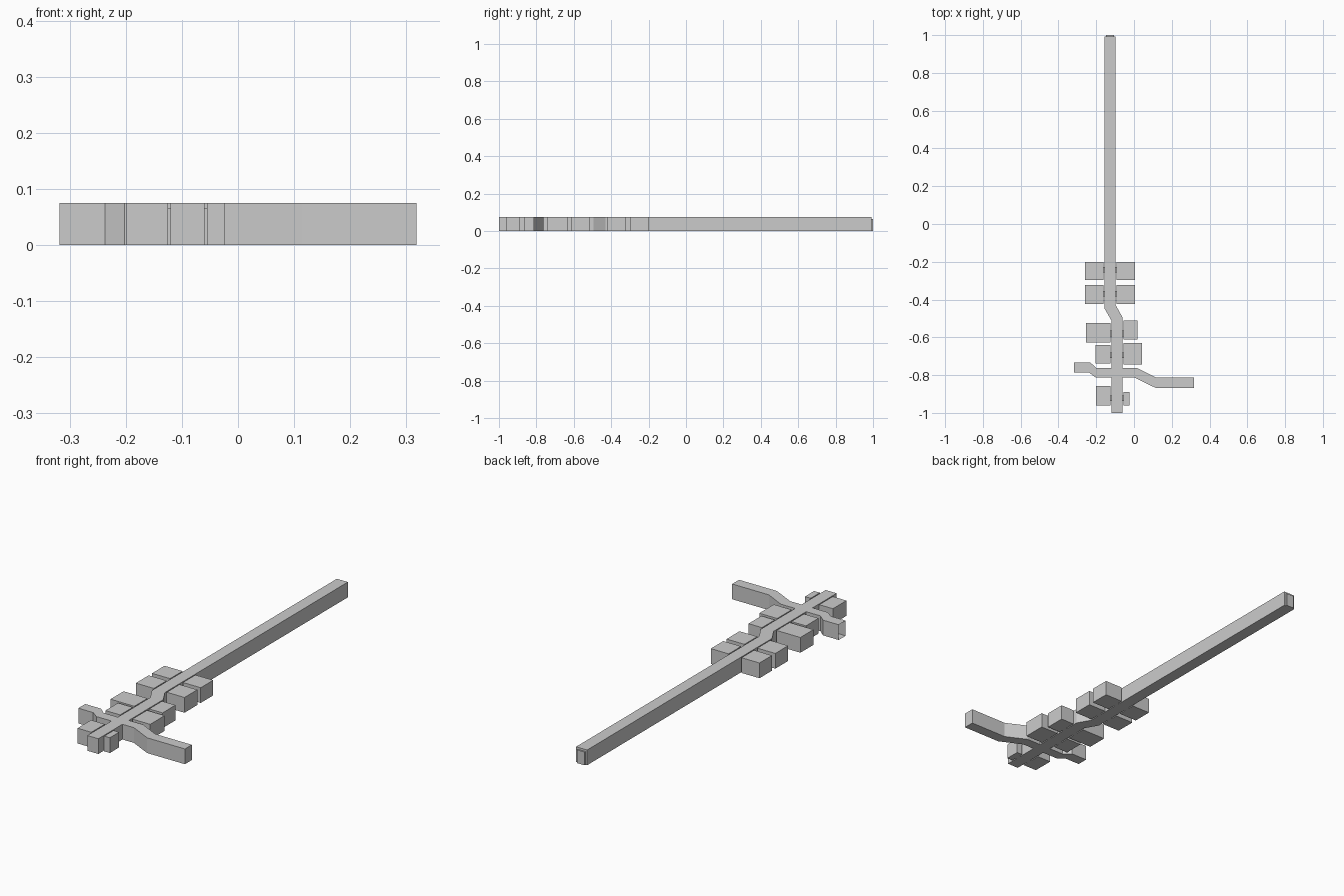
import bpy, bmesh

H = 0.075        # wall height
DOOR_H = 0.065   # height of the short links between hall and rooms


def prism(name, outline, height, open_edge=None):
    """Extrude a flat outline (counter-clockwise) up from z = 0."""
    bm = bmesh.new()
    low = [bm.verts.new((x, y, 0)) for x, y in outline]
    top = [bm.verts.new((x, y, height)) for x, y in outline]
    n = len(outline)
    bm.faces.new(low[::-1])
    bm.faces.new(top)
    for i in range(n):
        if i != open_edge:
            j = (i + 1) % n
            bm.faces.new((low[i], low[j], top[j], top[i]))
    mesh = bpy.data.meshes.new(name)
    bm.to_mesh(mesh)
    bm.free()
    obj = bpy.data.objects.new(name, mesh)
    bpy.context.collection.objects.link(obj)
    return obj


def box(name, x0, x1, y0, y1, height=H):
    return prism(name, [(x0, y0), (x1, y0), (x1, y1), (x0, y1)], height)


# Long hallway with its kink and the crossing side passages (left end open)
hall = [
    (-0.12, -1.0), (-0.06, -1.0), (-0.06, -0.813), (0.002, -0.813),
    (0.113, -0.867), (0.318, -0.867), (0.318, -0.813), (0.118, -0.813),
    (0.018, -0.763), (-0.06, -0.763), (-0.06, -0.495), (-0.097, -0.43),
    (-0.097, 0.993), (-0.157, 0.993), (-0.157, -0.445), (-0.12, -0.51),
    (-0.12, -0.763), (-0.198, -0.763), (-0.232, -0.733), (-0.318, -0.733),
    (-0.318, -0.787), (-0.237, -0.787), (-0.202, -0.813), (-0.12, -0.813),
]
prism("hallway", hall, H, open_edge=19)

# Doorway at the far end
box("end_door", -0.148, -0.106, 0.993, 1.0, DOOR_H)

# Rooms: hall left/right edge, door y, left room (x, y0, y1), right room
rows = [
    (-0.157, -0.097, -0.243, (-0.26, -0.297, -0.2), (0.005, -0.297, -0.2)),
    (-0.157, -0.097, -0.37, (-0.26, -0.423, -0.323), (0.005, -0.423, -0.323)),
    (-0.12, -0.06, -0.58, (-0.255, -0.627, -0.525), (0.018, -0.612, -0.512)),
    (-0.12, -0.06, -0.695, (-0.205, -0.738, -0.64), (0.042, -0.743, -0.63)),
    (-0.12, -0.06, -0.922, (-0.2, -0.962, -0.857), (-0.024, -0.962, -0.89)),
]
GAP = 0.005
for i, (xl, xr, yd, left, right) in enumerate(rows, 1):
    box(f"left_room_{i}", left[0], xl - GAP, left[1], left[2])
    box(f"right_room_{i}", xr + GAP, right[0], right[1], right[2])
    # Short door links across the gaps
    box(f"left_door_{i}", xl - GAP, xl, yd - 0.015, yd + 0.015, DOOR_H)
    box(f"right_door_{i}", xr, xr + GAP, yd - 0.015, yd + 0.015, DOOR_H)
